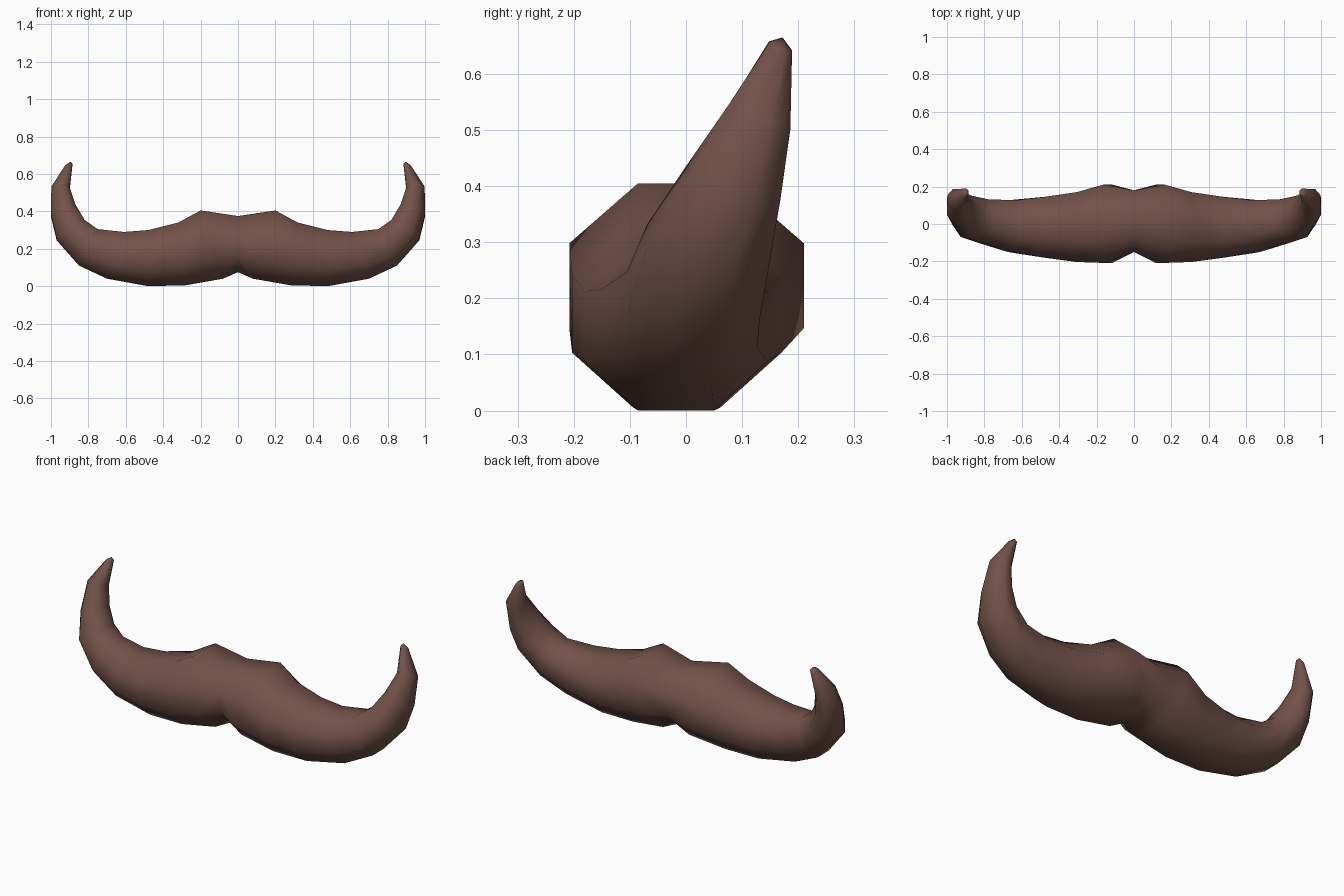
import bpy, bmesh, math

if "Cube" in bpy.data.objects:
    bpy.data.objects.remove(bpy.data.objects["Cube"])

# Stations from the middle to the tip:
# upper edge x,z / lower edge x,z / front y, back y / extra height of the front
stations = [
    (0.00, 0.375, 0.00, 0.075, -0.150, 0.180, 0.0),
    (0.20, 0.405, 0.08, 0.040, -0.208, 0.210, 0.0),
    (0.32, 0.340, 0.28, 0.005, -0.203, 0.170, 0.0),
    (0.48, 0.300, 0.48, 0.000, -0.180, 0.145, 0.0),
    (0.61, 0.290, 0.70, 0.040, -0.150, 0.127, 0.0),
    (0.75, 0.305, 0.85, 0.110, -0.105, 0.132, 0.0),
    (0.82, 0.350, 0.97, 0.250, -0.070, 0.150, 0.01),
    (0.87, 0.430, 1.00, 0.380, 0.000, 0.168, 0.02),
    (0.90, 0.520, 0.998, 0.525, 0.075, 0.186, 0.02),
    (0.885, 0.652, 0.922, 0.645, 0.148, 0.189, 0.008),
]
SIDES = 8


def ring(bm, st):
    """Octagon with flat top, bottom, front and back between the given edges."""
    tx, tz, bx, bz, yf, yb, lift = st
    verts = []
    k = 1 / math.cos(math.pi / SIDES)
    for i in range(SIDES):
        a = (i + 0.5) * 2 * math.pi / SIDES
        u, v = k * math.cos(a), k * math.sin(a)
        verts.append(bm.verts.new((
            (tx + bx) / 2 + v * (tx - bx) / 2,
            (yf + yb) / 2 + u * (yb - yf) / 2,
            (tz + bz) / 2 + v * (tz - bz) / 2 - u * lift)))
    return verts


# Right half of the moustache, skinned from ring to ring
bm = bmesh.new()
rings = [ring(bm, s) for s in stations]
for a, b in zip(rings, rings[1:]):
    for i in range(SIDES):
        j = (i + 1) % SIDES
        bm.faces.new((a[i], a[j], b[j], b[i]))

# Blunt tip
tip = bm.verts.new((0.896, 0.172, 0.665))
for i in range(SIDES):
    bm.faces.new((rings[-1][i], rings[-1][(i + 1) % SIDES], tip))

# Left half
geom = bmesh.ops.duplicate(bm, geom=bm.verts[:] + bm.edges[:] + bm.faces[:])["geom"]
for v in geom:
    if isinstance(v, bmesh.types.BMVert):
        v.co.x = -v.co.x
bmesh.ops.remove_doubles(bm, verts=bm.verts[:], dist=0.0005)
bmesh.ops.recalc_face_normals(bm, faces=bm.faces[:])
for f in bm.faces:
    f.smooth = True

mesh = bpy.data.meshes.new("moustache")
bm.to_mesh(mesh)
bm.free()
obj = bpy.data.objects.new("moustache", mesh)
bpy.context.collection.objects.link(obj)

# Brown hair colour
mat = bpy.data.materials.new("brown_hair")
mat.diffuse_color = (0.17, 0.085, 0.065, 1)
mat.use_nodes = True
mat.node_tree.nodes["Principled BSDF"].inputs["Base Color"].default_value = mat.diffuse_color
mesh.materials.append(mat)
